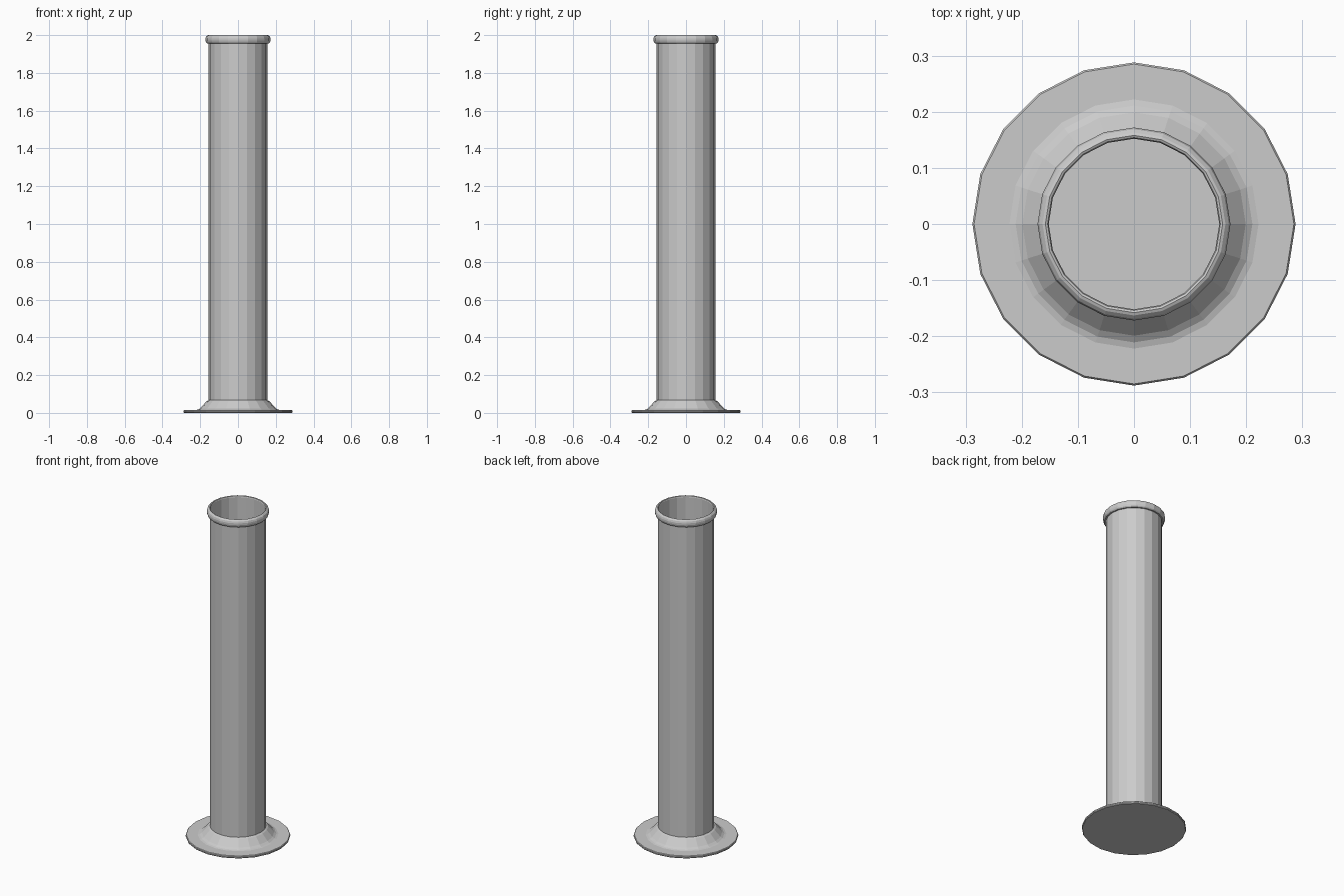
import bpy, bmesh
from math import cos, sin, pi

if "Cube" in bpy.data.objects:
    bpy.data.objects.remove(bpy.data.objects["Cube"])

SIDES = 20


def lathe(name, profile, closed=False):
    """Revolve (radius, z) points around z; radius 0 makes a pole."""
    bm = bmesh.new()
    rings = []
    for r, z in profile:
        if r == 0:
            rings.append([bm.verts.new((0, 0, z))] * SIDES)
        else:
            rings.append([bm.verts.new((r * cos(2 * pi * i / SIDES), r * sin(2 * pi * i / SIDES), z))
                          for i in range(SIDES)])
    pairs = list(zip(rings, rings[1:]))
    if closed:
        pairs.append((rings[-1], rings[0]))
    for a, b in pairs:
        for i in range(SIDES):
            j = (i + 1) % SIDES
            bm.faces.new(list(dict.fromkeys((a[i], a[j], b[j], b[i]))))
    bmesh.ops.recalc_face_normals(bm, faces=bm.faces)
    mesh = bpy.data.meshes.new(name)
    bm.to_mesh(mesh)
    bm.free()
    obj = bpy.data.objects.new(name, mesh)
    bpy.context.collection.objects.link(obj)
    return obj


# Thin foot plate with a flared collar and a flat floor inside the tube
lathe("base_flange", [(0, 0), (0.285, 0), (0.288, 0.004), (0.288, 0.011), (0.285, 0.015),
                      (0.222, 0.015), (0.211, 0.018), (0.199, 0.026), (0.166, 0.062),
                      (0.155, 0.068), (0.152, 0.068), (0.152, 0.015), (0, 0.015)])

# Long thin-walled tube
lathe("tube", [(0.155, 0.066), (0.155, 1.96), (0.152, 1.96), (0.152, 0.066)], closed=True)

# Rolled lip around the mouth
lathe("rim", [(0.152, 1.955), (0.163, 1.955), (0.169, 1.961), (0.172, 1.971), (0.172, 1.982),
              (0.169, 1.992), (0.163, 1.998), (0.158, 2.0), (0.154, 1.998), (0.152, 1.992)],
      closed=True)
